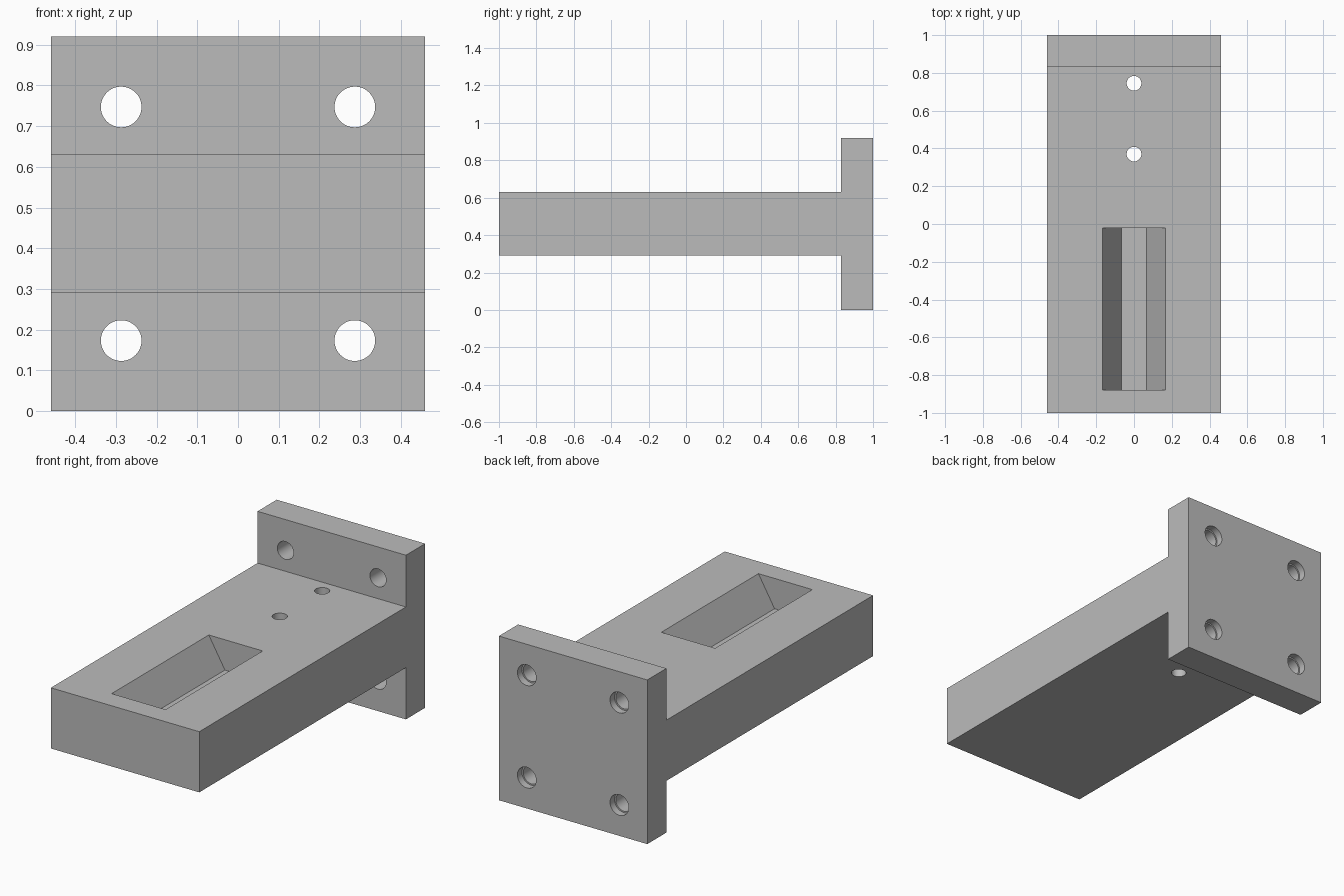
import bpy, bmesh, math
from mathutils import Matrix, Vector

cube = bpy.data.objects.get("Cube")
if cube:
    bpy.data.objects.remove(cube, do_unlink=True)

grey = bpy.data.materials.new("plain_grey")
grey.use_nodes = True
grey.diffuse_color = (0.5, 0.5, 0.5, 1)
grey.node_tree.nodes["Principled BSDF"].inputs["Base Color"].default_value = (0.5, 0.5, 0.5, 1)


def finish(name, bm):
    bmesh.ops.recalc_face_normals(bm, faces=bm.faces)
    mesh = bpy.data.meshes.new(name)
    bm.to_mesh(mesh)
    bm.free()
    mesh.materials.append(grey)
    obj = bpy.data.objects.new(name, mesh)
    bpy.context.collection.objects.link(obj)
    return obj


def prism(name, profile, axis, start, end):
    """Extrude a closed profile along the y or x axis."""
    bm = bmesh.new()
    place = (lambda a, b: (a, start, b)) if axis == "y" else (lambda a, b: (start, a, b))
    face = bm.faces.new([bm.verts.new(place(a, b)) for a, b in profile])
    new = bmesh.ops.extrude_face_region(bm, geom=[face])["geom"]
    step = Vector((0, end - start, 0)) if axis == "y" else Vector((end - start, 0, 0))
    bmesh.ops.translate(bm, vec=step, verts=[v for v in new if isinstance(v, bmesh.types.BMVert)])
    return finish(name, bm)


def drill(name, radius, length, centre, along_y=False):
    bm = bmesh.new()
    turn = Matrix.Rotation(math.pi / 2, 4, "X") if along_y else Matrix()
    bmesh.ops.create_cone(bm, cap_ends=True, segments=48, radius1=radius, radius2=radius,
                          depth=length, matrix=Matrix.Translation(centre) @ turn)
    return finish(name, bm)


# T-shaped body: horizontal arm and upright mounting plate
half, low, high, top, plate = 0.46, 0.29, 0.63, 0.92, 0.83
body = prism("mounting_bracket",
             [(-1, low), (plate, low), (plate, 0), (1, 0), (1, top), (plate, top),
              (plate, high), (-1, high)], "x", -half, half)

# Tapered pocket in the arm, extended above the surface along its slopes
floor, rise = 0.46, 0.1 / 0.17
tip = high + 0.05
wide = 0.067 + (tip - floor) * rise
cutters = [prism("pocket_cutter", [(-0.067, floor), (0.067, floor), (wide, tip), (-wide, tip)],
                 "y", -0.88, -0.02)]

# Vertical holes through the arm
for y in (0.37, 0.745):
    cutters.append(drill("arm_hole_cutter", 0.039, 0.6, (0, y, 0.46)))

# Plate bolt holes with a shallow counterbore at the back
for x in (-0.287, 0.287):
    for z in (0.173, 0.747):
        cutters.append(drill("bolt_hole_cutter", 0.05, 0.4, (x, 0.9, z), True))
        cutters.append(drill("counterbore_cutter", 0.058, 0.1, (x, 1.01, z), True))

# Cut everything out of the body
bpy.context.view_layer.objects.active = body
for cutter in cutters:
    cutter.hide_render = True
    mod = body.modifiers.new("cut", "BOOLEAN")
    mod.operation, mod.solver, mod.object = "DIFFERENCE", "EXACT", cutter
    bpy.ops.object.modifier_apply(modifier=mod.name)
    bpy.data.objects.remove(cutter, do_unlink=True)

bpy.ops.object.select_all(action="DESELECT")
body.select_set(True)
bpy.ops.object.shade_smooth_by_angle(angle=math.radians(25))
